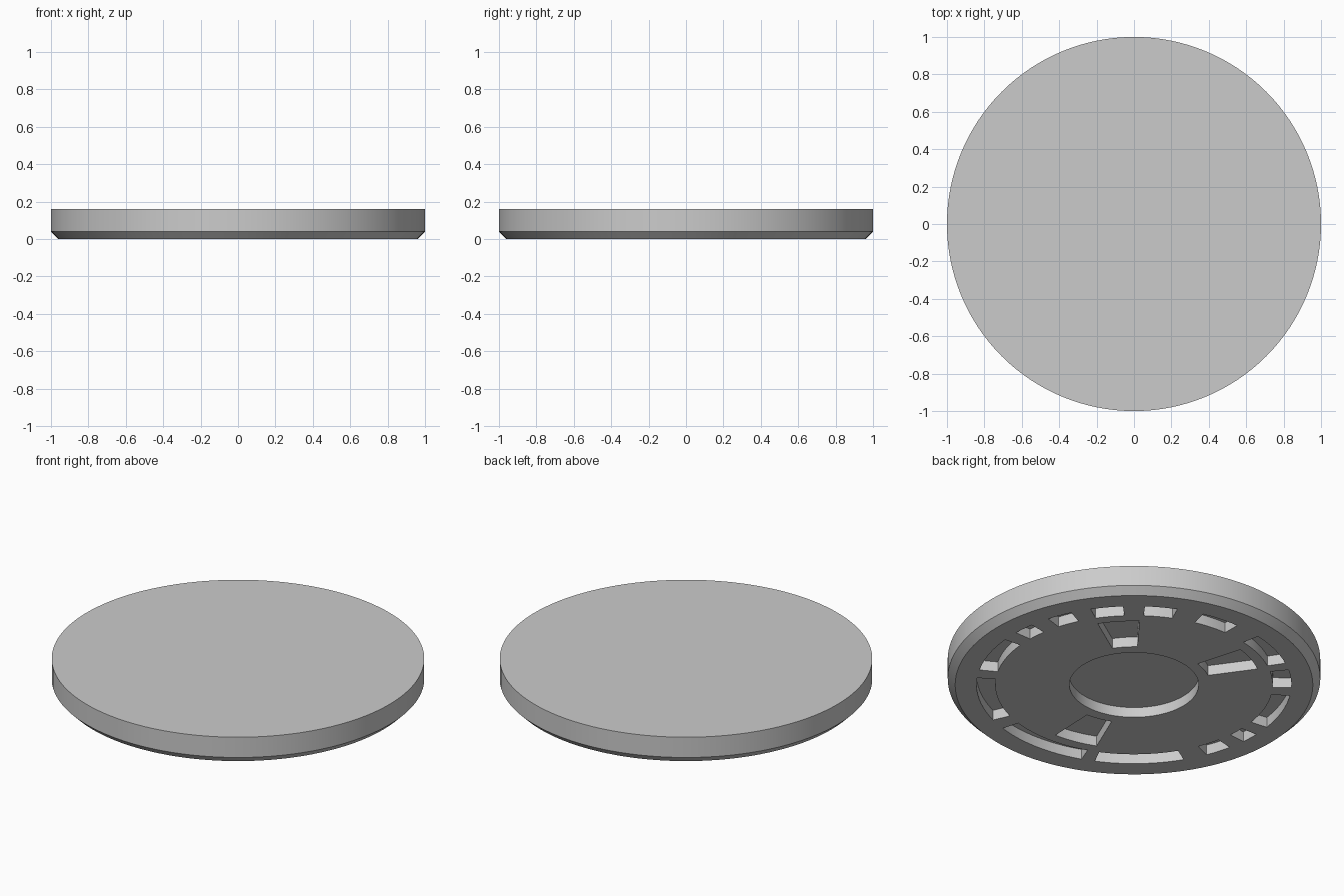
import bpy, bmesh, math
from mathutils import Vector

cube = bpy.data.objects.get("Cube")
if cube:
    bpy.data.objects.remove(cube, do_unlink=True)

HEIGHT, BEVEL, DEPTH = 0.16, 0.04, 0.06
SIDES = 128

grey = bpy.data.materials.new("plain_grey")
grey.use_nodes = True
colour = (0.6, 0.6, 0.6, 1)
grey.diffuse_color = colour
grey.node_tree.nodes["Principled BSDF"].inputs["Base Color"].default_value = colour


def ring_point(r, degrees, z):
    a = math.radians(degrees)
    return Vector((r * math.cos(a), r * math.sin(a), z))


def make_object(name, bm):
    bmesh.ops.recalc_face_normals(bm, faces=bm.faces[:])
    mesh = bpy.data.meshes.new(name)
    bm.to_mesh(mesh)
    bm.free()
    obj = bpy.data.objects.new(name, mesh)
    bpy.context.collection.objects.link(obj)
    mesh.materials.append(grey)
    return obj


def add_prism(bm, outline, rise):
    """Extrude a closed outline straight up."""
    face = bm.faces.new([bm.verts.new(p) for p in outline])
    top = bmesh.ops.extrude_face_region(bm, geom=[face])["geom"]
    moved = [v for v in top if isinstance(v, bmesh.types.BMVert)]
    bmesh.ops.translate(bm, verts=moved, vec=(0, 0, rise))


def sector(inner, outer, start, end, z):
    """Outline of a ring sector."""
    n = max(3, round((end - start) / 3))
    angles = [start + (end - start) * i / n for i in range(n + 1)]
    return ([ring_point(outer, a, z) for a in angles]
            + [ring_point(inner, a, z) for a in reversed(angles)])


# Disc: turned profile with bevelled lower edge and central round recess
profile = [(0.347, DEPTH), (0.347, 0), (1 - BEVEL, 0), (1, BEVEL), (1, HEIGHT)]
bm = bmesh.new()
rings = [[bm.verts.new(ring_point(r, 360 * i / SIDES, z)) for i in range(SIDES)]
         for r, z in profile]
for low, high in zip(rings, rings[1:]):
    for i in range(SIDES):
        j = (i + 1) % SIDES
        bm.faces.new((low[i], low[j], high[j], high[i]))
bm.faces.new(rings[0])
bm.faces.new(rings[-1])
disc = make_object("round_base", bm)

# Pockets in the underside: outer ring of slots, then three wedges
slots = [(129, 142), (148, 172.5), (179, 186), (192.5, 202.5), (211.5, 244.5),
         (249.5, 286.5), (293.5, 325), (331, 355), (1.5, 9.5), (17, 26.5),
         (34, 46), (54, 66), (76, 91), (102, 124)]
wedges = [(33.5, 52.5), (106.5, 125.5), (247, 268)]
bm = bmesh.new()
for start, end in slots:
    add_prism(bm, sector(0.745, 0.845, start, end, -DEPTH), 2 * DEPTH)
for start, end in wedges:
    add_prism(bm, sector(0.41, 0.685, start, end, -DEPTH), 2 * DEPTH)
cutter = make_object("pocket_cutter", bm)
cutter.hide_render = True

cut = disc.modifiers.new("pockets", "BOOLEAN")
cut.operation = "DIFFERENCE"
cut.solver = "EXACT"
cut.object = cutter

# Apply the cut, remove the cutter and smooth the curved walls
bpy.ops.object.select_all(action="DESELECT")
disc.select_set(True)
bpy.context.view_layer.objects.active = disc
bpy.ops.object.modifier_apply(modifier=cut.name)
bpy.data.objects.remove(cutter, do_unlink=True)
bpy.ops.object.shade_smooth_by_angle(angle=math.radians(30))
